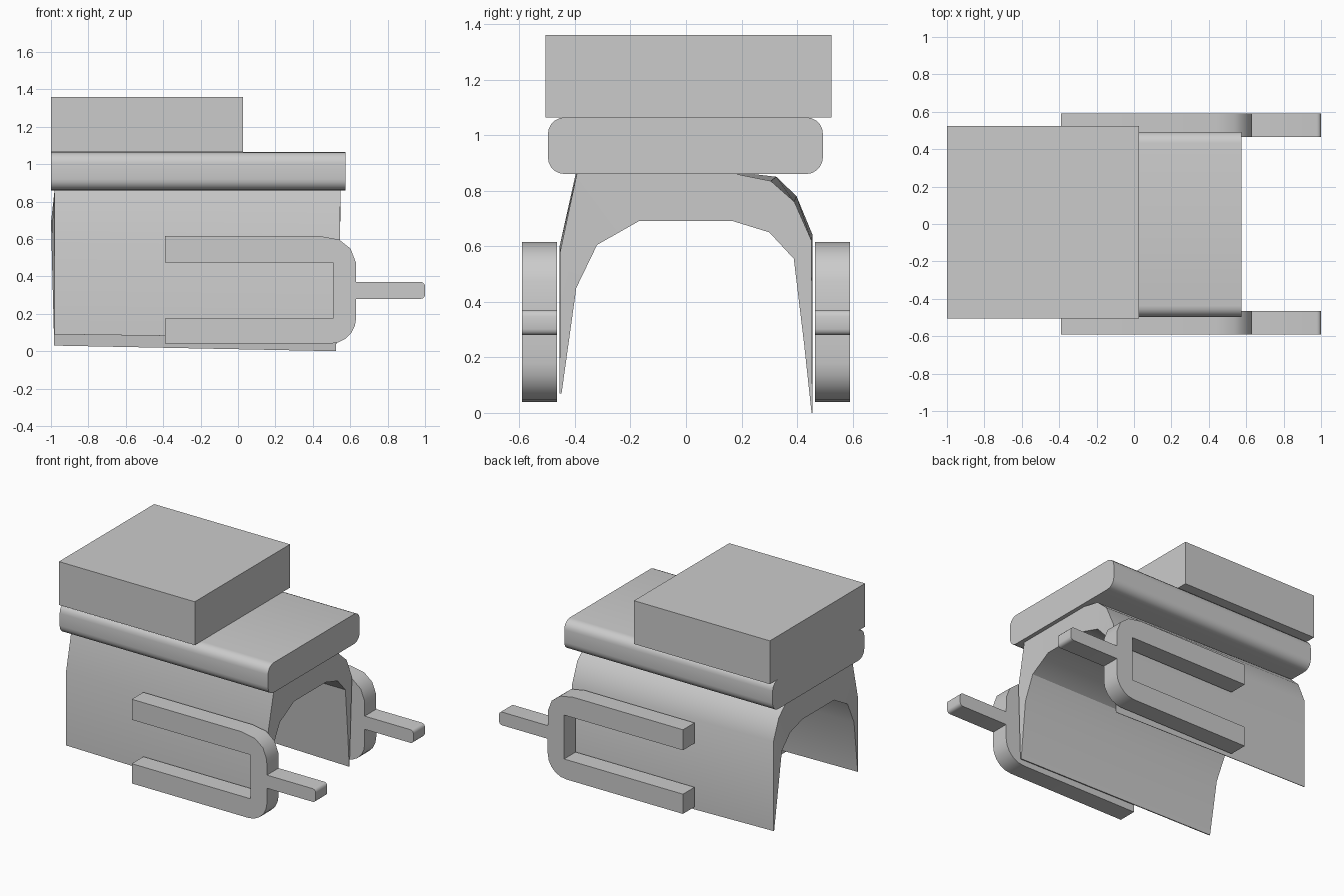
import bpy, bmesh
from math import radians, cos, sin

if "Cube" in bpy.data.objects:
    bpy.data.objects.remove(bpy.data.objects["Cube"])


def finish(name, bm, smooth=True):
    bmesh.ops.recalc_face_normals(bm, faces=bm.faces[:])
    me = bpy.data.meshes.new(name)
    bm.to_mesh(me)
    bm.free()
    ob = bpy.data.objects.new(name, me)
    bpy.context.collection.objects.link(ob)
    if smooth:
        bpy.ops.object.select_all(action='DESELECT')
        ob.select_set(True)
        bpy.context.view_layer.objects.active = ob
        bpy.ops.object.shade_smooth_by_angle(angle=radians(32))
    return ob


def arc(cx, cz, r, a0, a1, n=5):
    """Points on a circular corner, angles in degrees."""
    angles = [radians(a0 + (a1 - a0) * i / n) for i in range(n + 1)]
    return [(cx + r * cos(a), cz + r * sin(a)) for a in angles]


def prism(name, start, end, smooth=True):
    """Solid between two matching closed loops of 3D points."""
    bm = bmesh.new()
    a = [bm.verts.new(p) for p in start]
    b = [bm.verts.new(p) for p in end]
    n = len(a)
    for i in range(n):
        j = (i + 1) % n
        bm.faces.new((a[i], a[j], b[j], b[i]))
    bm.faces.new(a)
    bm.faces.new(b[::-1])
    return finish(name, bm, smooth)


# Top block
y0, y1, z0, z1 = -0.505, 0.523, 1.064, 1.36
rect = [(y0, z0), (y1, z0), (y1, z1), (y0, z1)]
prism("top_block", [(-1, y, z) for y, z in rect],
      [(0.027, y, z) for y, z in rect], False)

# Slab with rounded long edges
r, ya, yb, za, zb = 0.06, -0.497, 0.493, 0.86, 1.064
prof = (arc(yb - r, za + r, r, -90, 0) + arc(yb - r, zb - r, r, 0, 90)
        + arc(ya + r, zb - r, r, 90, 180) + arc(ya + r, za + r, r, 180, 270))
prism("slab", [(-1, y, z) for y, z in prof], [(0.575, y, z) for y, z in prof])

# Arched body: outer and inner outlines lofted from front end to rear end
inner = [(-.448, .07), (-.395, .45), (-.32, .605), (-.17, .69), (.17, .69),
         (.30, .65), (.388, .555), (.425, .25), (.452, 0)]
outer_front = [(-.455, .07), (-.453, .58), (-.392, .865), (-.17, .868), (.17, .862),
               (.305, .835), (.39, .76), (.452, .62), (.455, 0)]
outer_rear = [(-.455, .09), (-.455, .60), (-.396, .865), (-.17, .868), (.17, .868),
              (.325, .85), (.398, .78), (.456, .64), (.456, .03)]
inner_rear = [(-.448, .09)] + inner[1:-1] + [(.452, .03)]
bm = bmesh.new()
rings = []
for prof, x_low, x_high in ((outer_front, .524, .548), (inner, .524, .544),
                            (inner_rear, -.982, -1.0), (outer_rear, -.982, -.98)):
    rings.append([bm.verts.new((x_low + (x_high - x_low) * min(z / .7, 1), y, z))
                  for y, z in prof])
for k in range(4):
    a, b = rings[k], rings[(k + 1) % 4]
    for i in range(len(a) - 1):
        bm.faces.new((a[i], a[i + 1], b[i + 1], b[i]))
for i in (0, -1):
    bm.faces.new([ring[i] for ring in rings])
finish("arched_body", bm)

# Forked side arms, each with a rounded yoke and a peg
r = 0.14
fork = ([(-.39, .04)] + arc(.632 - r, .04 + r, r, -90, 0)
        + [(.632, .28)] + arc(.978, .302, .022, -90, 0, 3)
        + arc(.978, .348, .022, 0, 90, 3) + [(.632, .37)]
        + [(.63, .475), (.602, .548), (.54, .597), (.44, .615)]
        + [(-.39, .615), (-.39, .475), (.508, .475), (.508, .175), (-.39, .175)])
for name, side in (("front_fork", -1), ("back_fork", 1)):
    prism(name, [(x, side * .465, z) for x, z in fork],
          [(x, side * .59, z) for x, z in fork])
